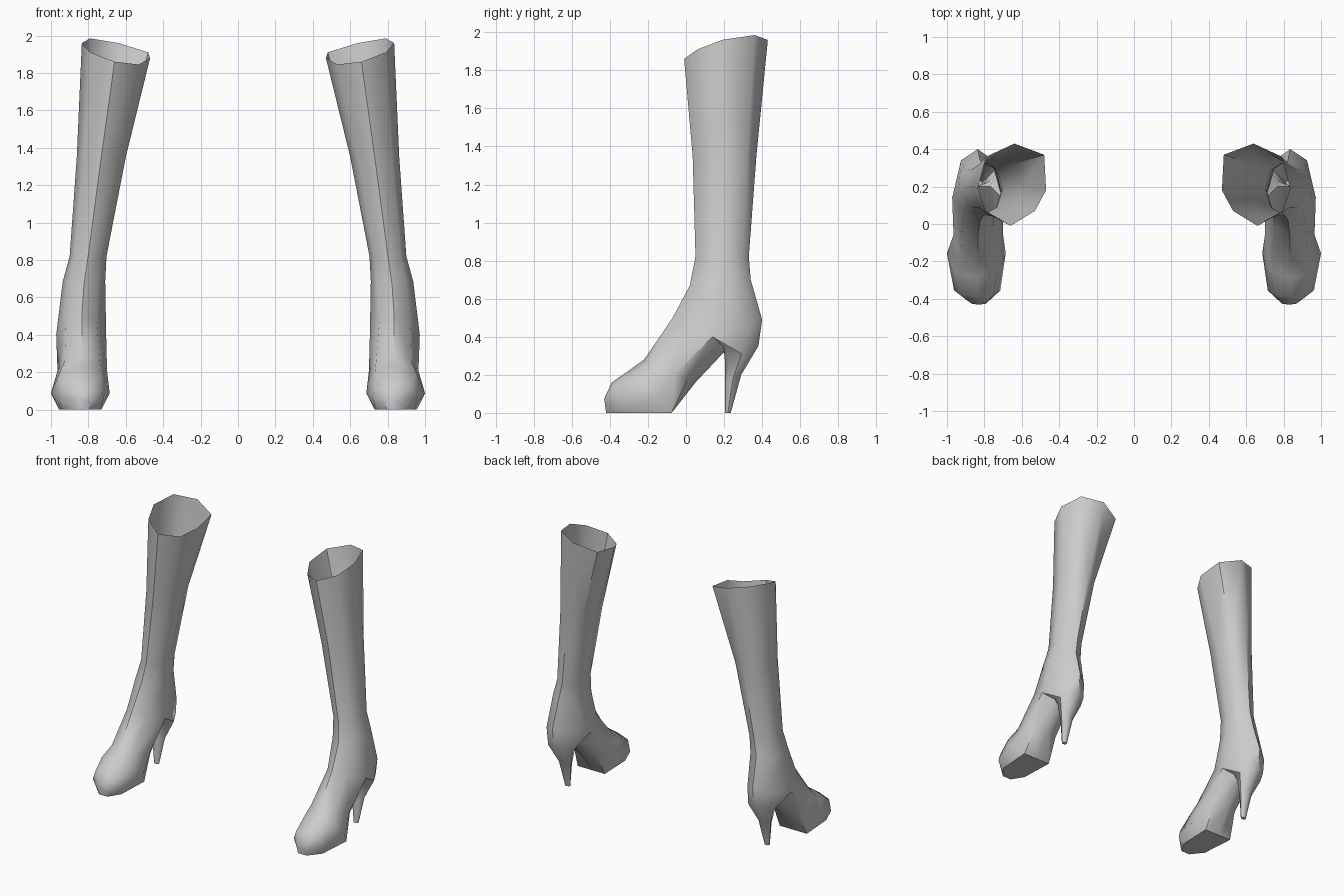
import bpy, bmesh, math

if "Cube" in bpy.data.objects:
    bpy.data.objects.remove(bpy.data.objects["Cube"])

bm = bmesh.new()
S = math.sqrt(0.5)


def ring(a, b, x_in, x_out, mid=0.5, low=0.854, low_w=S, high=0.146):
    """Eight points around the axis a -> b, given as (y, z), starting at a."""
    cx, hw = (x_in + x_out) / 2, (x_out - x_in) / 2
    along = [0, high, mid, low, 1, low, mid, high]
    across = [0, S, 1, low_w, 0, -low_w, -1, -S]
    return [bm.verts.new((cx + hw * w,
                          a[0] + (b[0] - a[0]) * t,
                          a[1] + (b[1] - a[1]) * t)) for t, w in zip(along, across)]


def loft(rings, cap=False):
    for r, s in zip(rings, rings[1:]):
        for i in range(8):
            j = (i + 1) % 8
            bm.faces.new((r[i], r[j], s[j], s[i]))
    if cap:
        bm.faces.new(rings[-1])


# Slanted open rim of the shaft
rim = [bm.verts.new(p) for p in (
    (.66, -.01, 1.86), (.79, .06, 1.91), (.835, .19, 1.96), (.79, .36, 1.985),
    (.64, .43, 1.96), (.48, .37, 1.91), (.47, .18, 1.88), (.53, .07, 1.845))]

# Ankle ring, whose sides dip to where foot and heel part
ankle = [bm.verts.new(p) for p in (
    (.835, -.07, .50), (.92, -.01, .47), (.972, .14, .40), (.925, .34, .46),
    (.835, .40, .49), (.75, .34, .46), (.705, .14, .40), (.755, -.01, .47))]

# Arch under the instep
arch = [bm.verts.new(p) for p in ((.905, .20, .345), (.835, .20, .32), (.765, .20, .345))]

# Shaft
loft([rim,
      ring((.035, 1.35), (.37, 1.35), .60, .862),
      ring((.05, .82), (.33, .82), .703, .90),
      ring((.02, .67), (.34, .70), .71, .937),
      ankle])

# Foot
foot_start = ankle[:3] + arch + ankle[6:]
loft([foot_start,
      ring((-.22, .28), (.05, .16), .70, .965, mid=.6),
      ring((-.29, .23), (-.075, 0), .686, 1.0, mid=.62, low=1, low_w=.72),
      ring((-.39, .16), (-.33, 0), .715, .962, mid=.58, low=1, low_w=.8),
      ring((-.43, .075), (-.42, 0), .79, .87, low=1, low_w=.9)], cap=True)

# Heel
heel_start = [ankle[4], ankle[3], ankle[2]] + arch + [ankle[6], ankle[5]]
loft([heel_start,
      ring((.38, .35), (.205, .27), .74, .93),
      ring((.29, .20), (.205, .17), .785, .88),
      ring((.235, 0), (.205, 0), .812, .852)], cap=True)

bmesh.ops.recalc_face_normals(bm, faces=bm.faces)
mesh = bpy.data.meshes.new("boots")
bm.to_mesh(mesh)
bm.free()

boots = bpy.data.objects.new("boots", mesh)
bpy.context.collection.objects.link(boots)
grey = bpy.data.materials.new("light grey")
grey.diffuse_color = (0.6, 0.6, 0.6, 1)
grey.use_nodes = True
grey.node_tree.nodes["Principled BSDF"].inputs["Base Color"].default_value = grey.diffuse_color
mesh.materials.append(grey)

bpy.context.view_layer.objects.active = boots
boots.select_set(True)
bpy.ops.object.shade_smooth_by_angle(angle=math.radians(50))

# Second boot of the pair
mirror = boots.modifiers.new("pair", 'MIRROR')
mirror.use_mirror_merge = False
